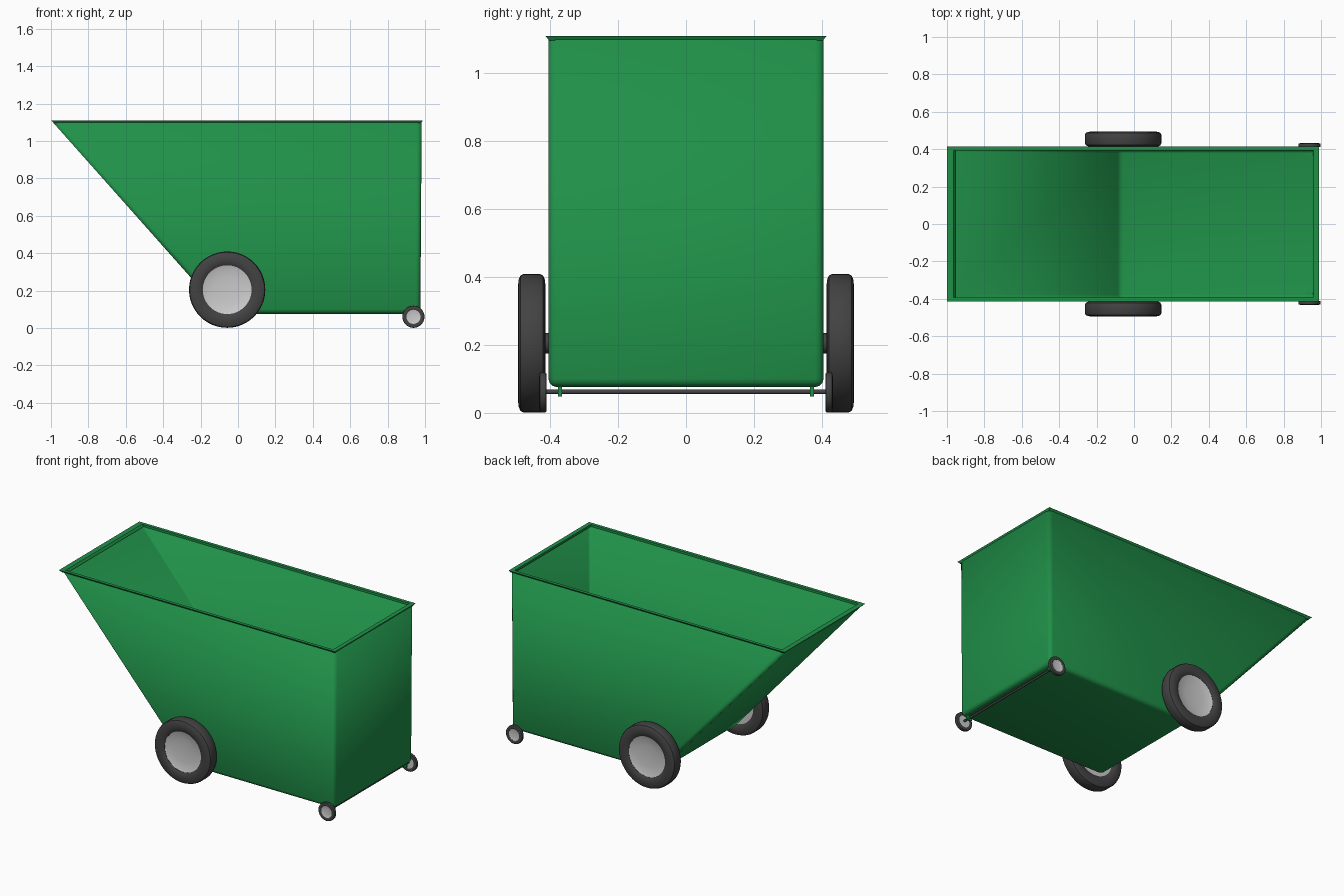
import bpy, bmesh, math
from mathutils import Vector, Matrix

if "Cube" in bpy.data.objects:
    bpy.data.objects.remove(bpy.data.objects["Cube"])

def material(name, rgb):
    m = bpy.data.materials.new(name)
    m.diffuse_color = (*rgb, 1)
    m.use_nodes = True
    m.node_tree.nodes["Principled BSDF"].inputs["Base Color"].default_value = m.diffuse_color
    return m

GREEN = material("green_paint", (0.014, 0.28, 0.065))
RUBBER = material("dark_rubber", (0.055, 0.055, 0.055))

def finish(bm, name, mat=None, angle=40):
    me = bpy.data.meshes.new(name)
    bm.to_mesh(me)
    bm.free()
    ob = bpy.data.objects.new(name, me)
    bpy.context.collection.objects.link(ob)
    if mat:
        me.materials.append(mat)
    bpy.ops.object.select_all(action='DESELECT')
    ob.select_set(True)
    bpy.context.view_layer.objects.active = ob
    bpy.ops.object.shade_smooth_by_angle(angle=math.radians(angle))
    return ob

def lathe(name, profile, x, y, z, side, mat=None, steps=48):
    """Spin (radius, distance outwards) points about the y axis."""
    bm = bmesh.new()
    vs = [bm.verts.new((x + r, side * (y + d), z)) for r, d in profile]
    es = [bm.edges.new(p) for p in zip(vs, vs[1:])]
    bmesh.ops.spin(bm, geom=vs + es, cent=(x, 0, z), axis=(0, 1, 0),
                   angle=math.tau, steps=steps, use_duplicate=False)
    bmesh.ops.remove_doubles(bm, verts=bm.verts, dist=1e-5)
    bmesh.ops.recalc_face_normals(bm, faces=bm.faces)
    return finish(bm, name, mat)

def rod(name, x, y, z, r, length, mat, segments=16):
    bm = bmesh.new()
    bmesh.ops.create_cone(bm, cap_ends=True, segments=segments, radius1=r, radius2=r, depth=length,
                          matrix=Matrix.Translation((x, y, z)) @ Matrix.Rotation(math.pi / 2, 4, 'X'))
    return finish(bm, name, mat)

# Open tub with sloping front, rounded edges and thin walls
W = 0.405
side_profile = [(-0.99, 1.10), (-0.08, 0.076), (0.975, 0.076), (0.982, 1.10)]
bm = bmesh.new()
left = [bm.verts.new((x, -W, z)) for x, z in side_profile]
right = [bm.verts.new((x, W, z)) for x, z in side_profile]
bm.faces.new(left)
bm.faces.new(right[::-1])
for i in range(3):
    bm.faces.new((left[i], right[i], right[i + 1], left[i + 1]))
bmesh.ops.recalc_face_normals(bm, faces=bm.faces)
floor = min(bm.faces, key=lambda f: f.calc_center_median().z)
if floor.normal.z > 0:
    bmesh.ops.reverse_faces(bm, faces=bm.faces)
bmesh.ops.bevel(bm, geom=[e for e in bm.edges if not e.is_boundary], offset=0.025,
                segments=3, profile=0.5, affect='EDGES')
tub = finish(bm, "tub", GREEN, 60)
wall = tub.modifiers.new("wall", 'SOLIDIFY')
wall.thickness = 0.012
wall.offset = -1

# Flared rim around the top of the tub
rings = [(-0.986, 0.980, 0.403, 1.096), (-1.0, 0.988, 0.414, 1.110),
         (-0.966, 0.960, 0.393, 1.110), (-0.955, 0.960, 0.393, 1.096)]
bm = bmesh.new()
loops = [[bm.verts.new(p) for p in ((a, -w, z), (b, -w, z), (b, w, z), (a, w, z))]
         for a, b, w, z in rings]
for i in range(4):
    p, q = loops[i], loops[(i + 1) % 4]
    for j in range(4):
        k = (j + 1) % 4
        bm.faces.new((p[j], p[k], q[k], q[j]))
bmesh.ops.recalc_face_normals(bm, faces=bm.faces)
finish(bm, "rim", GREEN, 30)

# Tyre and hub outlines as (radius, width) fractions
tyre = [(0.64, 0.12), (0.70, 0.03), (0.80, 0.0), (0.92, 0.03), (0.98, 0.10), (1.0, 0.22),
        (1.0, 0.78), (0.98, 0.90), (0.92, 0.97), (0.80, 1.0), (0.70, 0.97), (0.64, 0.88),
        (0.64, 0.12)]
hub = [(0.0, 0.12), (0.64, 0.12), (0.64, 0.86), (0.60, 0.82), (0.35, 0.74), (0.0, 0.70)]

def wheel(name, x, y, z, r, w, side):
    lathe(name + "_tyre", [(a * r, b * w) for a, b in tyre], x, y, z, side, RUBBER)
    lathe(name + "_hub", [(a * r, b * w) for a, b in hub], x, y, z, side)

for side, label in ((-1, "front"), (1, "back")):
    wheel(label + "_large_wheel", -0.058, 0.413, 0.205, 0.204, 0.082, side)
    wheel(label + "_small_wheel", 0.938, 0.410, 0.060, 0.059, 0.022, side)
    # Stub axle joining the large wheel to the tub wall
    rod(label + "_stub_axle", -0.058, side * 0.414, 0.205, 0.03, 0.03, RUBBER, 24)
    # Bracket plate hanging under the tub to hold the caster axle
    bm = bmesh.new()
    bmesh.ops.create_cube(bm, size=1, matrix=Matrix.Translation((0.938, side * 0.371, 0.069))
                          @ Matrix.Diagonal((0.036, 0.012, 0.042, 1)))
    finish(bm, label + "_axle_bracket", GREEN, 30)

# Thin axle between the small wheels
rod("small_wheel_axle", 0.938, 0, 0.062, 0.007, 0.83, RUBBER)
